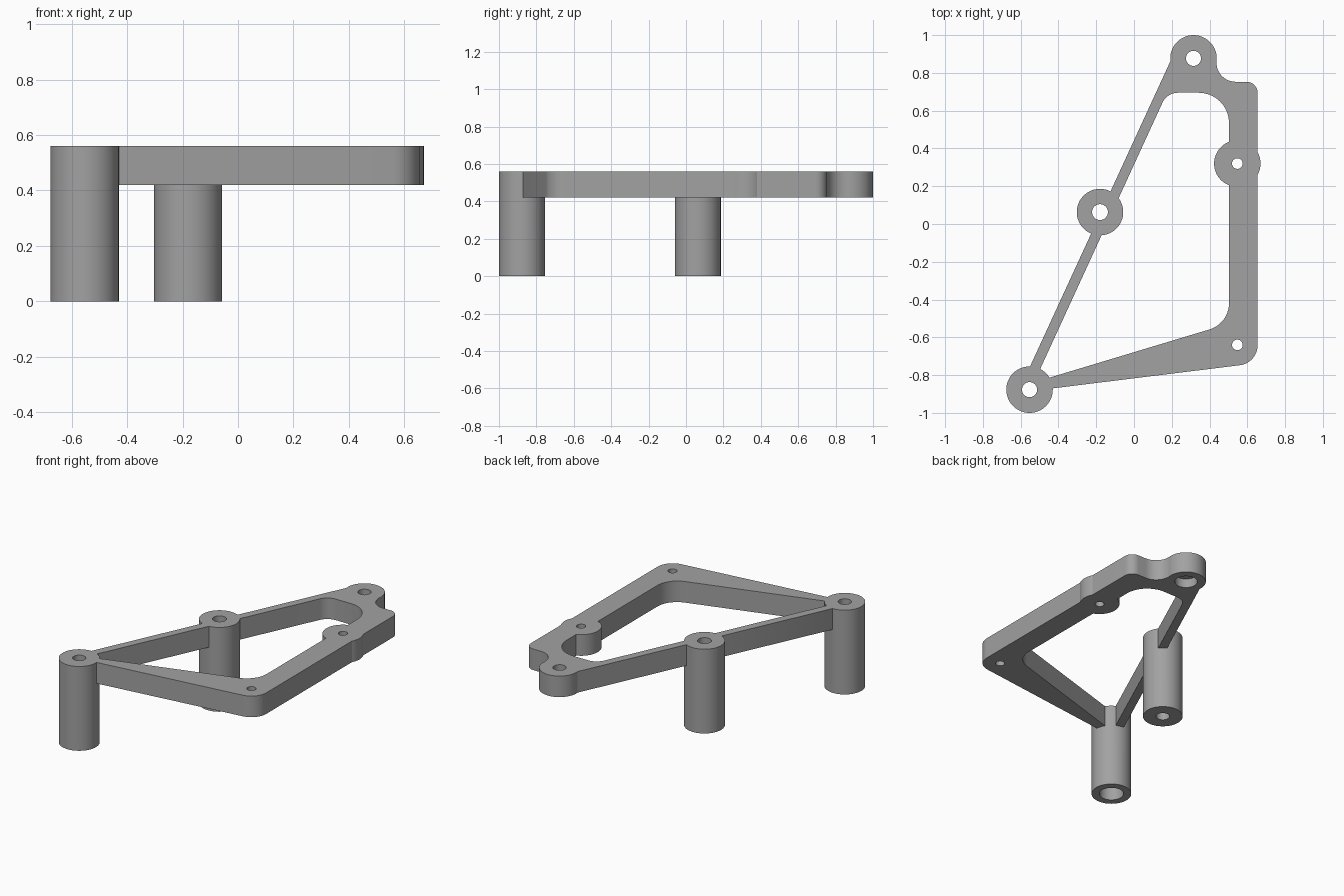
import bpy, bmesh, math
from mathutils import Vector

if "Cube" in bpy.data.objects:
    bpy.data.objects.remove(bpy.data.objects["Cube"])

PLATE_BOTTOM, TOP = 0.42, 0.56
BOSS_R = 0.123

grey = bpy.data.materials.new("plain grey")
grey.diffuse_color = (0.36, 0.36, 0.36, 1)
grey.use_nodes = True
grey.node_tree.nodes["Principled BSDF"].inputs["Base Color"].default_value = grey.diffuse_color


def rounded(corners, steps=10):
    """Round each (x, y, radius) corner of a polygon with a tangent arc."""
    out = []
    for i, (x, y, r) in enumerate(corners):
        p = Vector((x, y))
        if r == 0:
            out.append(p)
            continue
        a = (Vector(corners[i - 1][:2]) - p).normalized()
        b = (Vector(corners[(i + 1) % len(corners)][:2]) - p).normalized()
        half = a.angle(b) / 2
        centre = p + (a + b).normalized() * (r / math.sin(half))
        start = p + a * (r / math.tan(half)) - centre
        end = p + b * (r / math.tan(half)) - centre
        turn = math.atan2(start.x * end.y - start.y * end.x, start.dot(end))
        for k in range(steps + 1):
            t = turn * k / steps
            c, s = math.cos(t), math.sin(t)
            out.append(centre + Vector((start.x * c - start.y * s, start.x * s + start.y * c)))
    return out


def prism(name, points, z0, z1):
    """Extrude a flat outline between two heights."""
    bm = bmesh.new()
    face = bm.faces.new([bm.verts.new((p[0], p[1], z0)) for p in points])
    top = bmesh.ops.extrude_face_region(bm, geom=[face])["geom"]
    bmesh.ops.translate(bm, vec=(0, 0, z1 - z0),
                        verts=[v for v in top if isinstance(v, bmesh.types.BMVert)])
    bmesh.ops.recalc_face_normals(bm, faces=bm.faces)
    mesh = bpy.data.meshes.new(name)
    bm.to_mesh(mesh)
    bm.free()
    mesh.materials.append(grey)
    obj = bpy.data.objects.new(name, mesh)
    bpy.context.collection.objects.link(obj)
    return obj


def cylinder(name, x, y, r, z0, z1, sides=64):
    ring = [(x + r * math.cos(math.tau * k / sides), y + r * math.sin(math.tau * k / sides))
            for k in range(sides)]
    return prism(name, ring, z0, z1)


def combine(target, other, operation):
    """Apply a boolean and discard the helper."""
    bpy.context.view_layer.objects.active = target
    mod = target.modifiers.new("boolean", 'BOOLEAN')
    mod.operation, mod.object, mod.solver = operation, other, 'EXACT'
    bpy.ops.object.modifier_apply(modifier=mod.name)
    bpy.data.objects.remove(other, do_unlink=True)


# Plate outline, then the large open window inside it
bracket = prism("bracket_frame", rounded([
    (-0.55, -0.885, 0), (0.655, -0.736, 0.108), (0.655, 0.753, 0.06),
    (0.437, 0.753, 0.1), (0.437, 0.878, 0), (0.2, 0.878, 0), (-0.548, -0.749, 0),
]), PLATE_BOTTOM, TOP)
window = prism("window_cutter", rounded([
    (-0.529, -0.838, 0), (0.503, -0.527, 0.145), (0.503, 0.695, 0.16), (0.175, 0.695, 0.09),
]), PLATE_BOTTOM - 0.1, TOP + 0.1)
combine(bracket, window, 'DIFFERENCE')

# Bosses and long posts: x, y, bottom height
for x, y, z in [(-0.553, -0.877, 0), (-0.18, 0.063, 0),
                (0.315, 0.877, PLATE_BOTTOM), (0.547, 0.32, PLATE_BOTTOM)]:
    combine(bracket, cylinder("boss", x, y, BOSS_R, z, TOP), 'UNION')

# Screw holes and counterbores: x, y, radius, top of cut
for x, y, r, z in [(-0.553, -0.877, 0.04, 0.7), (-0.18, 0.063, 0.042, 0.7),
                   (0.315, 0.877, 0.04, 0.7), (0.547, 0.32, 0.028, 0.7),
                   (0.547, -0.64, 0.028, 0.7),
                   (-0.553, -0.877, 0.075, 0.42), (0.315, 0.877, 0.07, 0.48)]:
    combine(bracket, cylinder("hole_cutter", x, y, r, -0.1, z, 40), 'DIFFERENCE')

# Smooth the round walls, keep the rims crisp
bpy.ops.object.select_all(action='DESELECT')
bracket.select_set(True)
bpy.context.view_layer.objects.active = bracket
bpy.ops.object.shade_smooth_by_angle(angle=math.radians(30))
